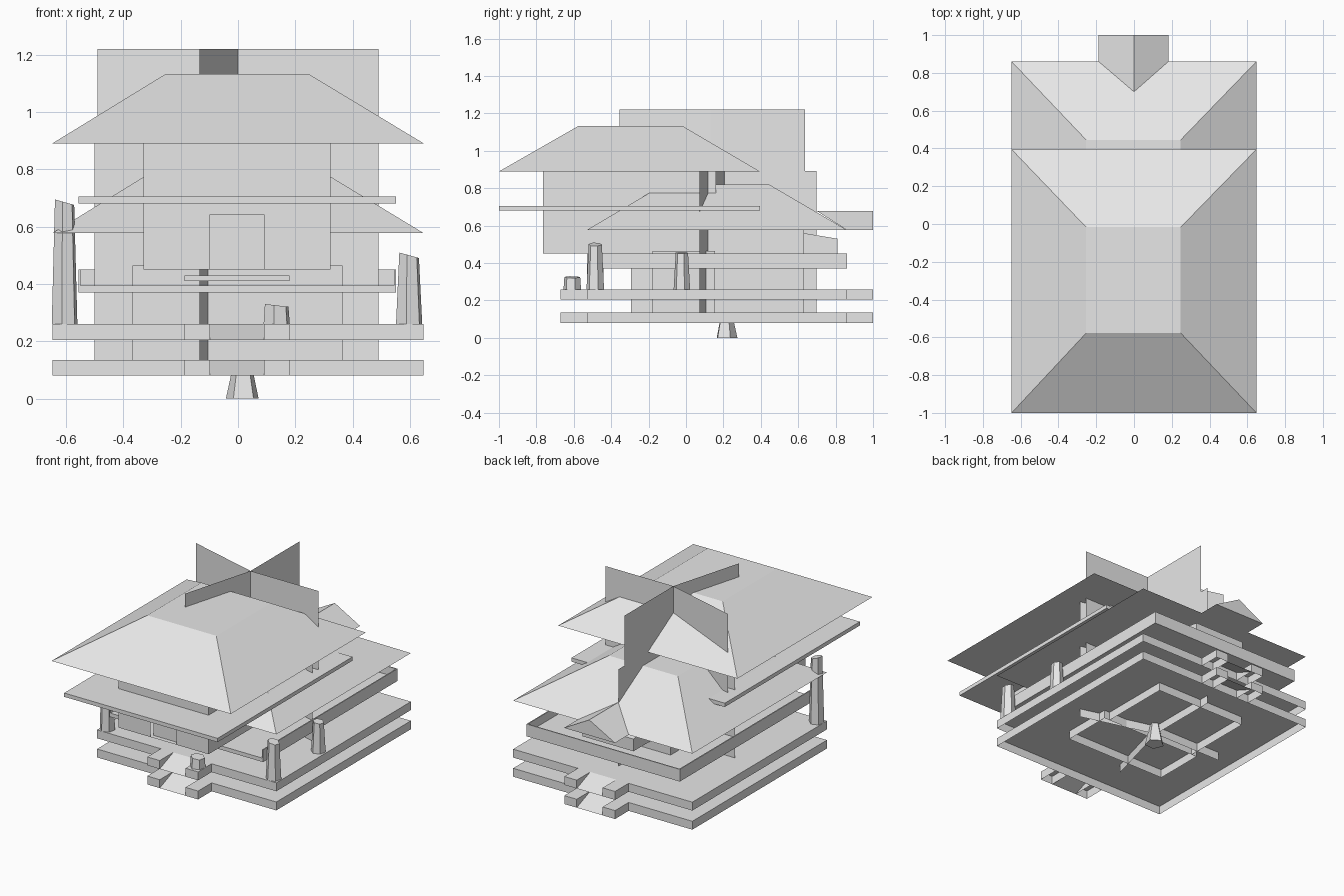
import bpy, math

if "Cube" in bpy.data.objects:
    bpy.data.objects.remove(bpy.data.objects["Cube"])

grey = bpy.data.materials.new("plain grey")
grey.diffuse_color = (0.8, 0.8, 0.8, 1)
grey.use_nodes = True
grey.node_tree.nodes["Principled BSDF"].inputs["Base Color"].default_value = grey.diffuse_color


def mesh(name, verts, faces):
    me = bpy.data.meshes.new(name)
    me.from_pydata(verts, [], faces)
    me.materials.append(grey)
    ob = bpy.data.objects.new(name, me)
    bpy.context.collection.objects.link(ob)
    return ob


def taper(name, low, high, z0, z1, bottom=True, top=True):
    """Block between two rectangles (x0, x1, y0, y1)."""
    v = []
    for (x0, x1, y0, y1), z in ((low, z0), (high, z1)):
        v += [(x0, y0, z), (x1, y0, z), (x1, y1, z), (x0, y1, z)]
    f = [(i, (i + 1) % 4, (i + 1) % 4 + 4, i + 4) for i in range(4)]
    if bottom:
        f.append((3, 2, 1, 0))
    if top:
        f.append((4, 5, 6, 7))
    return mesh(name, v, f)


def box(name, x0, x1, y0, y1, z0, z1, bottom=True, top=True):
    r = (x0, x1, y0, y1)
    return taper(name, r, r, z0, z1, bottom, top)


W = 0.648

# Two terraces, open underneath, with ramps between cheek blocks front and back
for level, z0, z1 in (("lower", 0.08, 0.135), ("upper", 0.205, 0.26)):
    box(level + "_terrace", -W, W, -0.53, 0.86, z0, z1, bottom=False)
    for side, ya, yb in (("front", -0.53, -0.67), ("back", 0.86, 1.0)):
        for tag, xa, xb in (("left", -0.187, -0.097), ("right", 0.09, 0.18)):
            box(f"{level}_{side}_{tag}_cheek", xa, xb, min(ya, yb), max(ya, yb),
                z0, z1, bottom=False)
        mesh(f"{level}_{side}_ramp",
             [(-0.097, ya, z1), (0.09, ya, z1), (0.09, yb, z0), (-0.097, yb, z0)],
             [(0, 1, 2, 3) if side == "back" else (3, 2, 1, 0)])

# Ground floor walls
box("ground_hall", -0.368, 0.365, -0.18, 0.155, 0.08, 0.465, bottom=False)
box("rear_hall", -0.33, 0.325, 0.155, 0.63, 0.08, 0.6, bottom=False, top=False)

# Middle deck with thin parapet on sides and back
box("middle_deck", -0.557, 0.552, -0.53, 0.86, 0.37, 0.395)
for tag, xa, xb, ya, yb in (("left", -0.557, -0.55, -0.53, 0.86),
                            ("right", 0.545, 0.552, -0.53, 0.86),
                            ("back", -0.55, 0.545, 0.853, 0.86)):
    box(tag + "_parapet", xa, xb, ya, yb, 0.395, 0.45)

# Upper storey with a doorway cut in its front wall
X0, X1, F, B, Z0, Z1 = -0.33, 0.323, -0.765, 0.16, 0.45, 0.89
mesh("upper_storey",
     [(X0, F, Z0), (-0.097, F, Z0), (-0.097, F, 0.642), (0.09, F, 0.642),
      (0.09, F, Z0), (X1, F, Z0), (X1, F, Z1), (X0, F, Z1),
      (X0, B, Z0), (X1, B, Z0), (X1, B, Z1), (X0, B, Z1)],
     [(0, 1, 2, 3, 4, 5, 6, 7), (5, 9, 10, 6), (9, 8, 11, 10), (8, 0, 7, 11),
      (8, 9, 5, 0)])
box("doorway_recess", -0.097, 0.09, F + 0.03, F + 0.035, Z0, 0.642)
box("upper_deck", -0.557, 0.552, -1.0, 0.395, 0.68, 0.705)

# Hipped roofs with flat tops
taper("upper_roof", (-W, W, -1.0, 0.395), (-0.253, 0.247, -0.577, -0.017), 0.89, 1.132)
taper("lower_roof", (-W, W, -0.53, 0.86), (-0.253, 0.247, -0.12, 0.445), 0.577, 0.82)

# Rear gable over the back ramp
mesh("rear_gable",
     [(-0.187, 0.86, 0.577), (-0.187, 1, 0.577), (0.182, 1, 0.577),
      (0.182, 0.86, 0.577), (0, 1, 0.678), (0, 0.7, 0.678)],
     [(0, 5, 4, 1), (2, 4, 5, 3), (1, 4, 2), (0, 1, 2, 3)])

# Rear box awning and front slab
mesh("rear_awning",
     [(x, y, z) for x in (-0.187, 0.18)
      for y, z in ((0.63, 0.45), (0.81, 0.45), (0.81, 0.53), (0.63, 0.56))],
     [(0, 1, 2, 3), (7, 6, 5, 4), (3, 2, 6, 7), (2, 1, 5, 6), (1, 0, 4, 5), (0, 3, 7, 4)])
box("front_slab", -0.187, 0.18, -0.33, -0.18, 0.41, 0.43)

# Crossed vertical fins, each set four bent arms about one centre
fins = (("upper", 0.13, 0.45, 1.22, ((0.49, 0), (-0.49, 0.135), (0, 0.505), (-0.135, -0.485))),
        ("lower", 0.207, 0.08, 0.893, ((0.49, -0.135), (-0.5, 0), (0, 0.492), (-0.135, -0.5))))
for level, cy, z0, z1, arms in fins:
    for i, (dx, dy) in enumerate(arms):
        mesh(f"{level}_fin_{i + 1}",
             [(0, cy, z0), (dx, cy + dy, z0), (dx, cy + dy, z1), (0, cy, z1)],
             [(0, 1, 2, 3)])


# Faceted standing stones and the foot under the centre
def stone(name, x, y, r, z0, z1, shrink, slant, n=6):
    v = []
    for s, z, k in ((1, z0, 0), (shrink, z1, slant)):
        for i in range(n):
            a = 2 * math.pi * (i + 0.3) / n
            v.append((x + r * s * math.cos(a), y + r * s * math.sin(a),
                      z - k * (1 + math.cos(a)) / 2))
    f = [(i, (i + 1) % n, (i + 1) % n + n, i + n) for i in range(n)]
    f += [tuple(range(n))[::-1], tuple(range(n, 2 * n))]
    return mesh(name, v, f)


stone("front_right_stone", 0.597, -0.485, 0.048, 0.26, 0.51, 0.75, 0.02)
stone("middle_right_stone", 0.597, -0.022, 0.045, 0.26, 0.46, 0.75, 0.01)
stone("front_left_stone", -0.605, -0.485, 0.047, 0.26, 0.695, 0.75, 0.02)
stone("low_front_stone", 0.135, -0.608, 0.048, 0.26, 0.33, 0.9, 0.01)
stone("foot", 0.016, 0.215, 0.06, 0.0, 0.135, 0.5, 0.0, 5)
